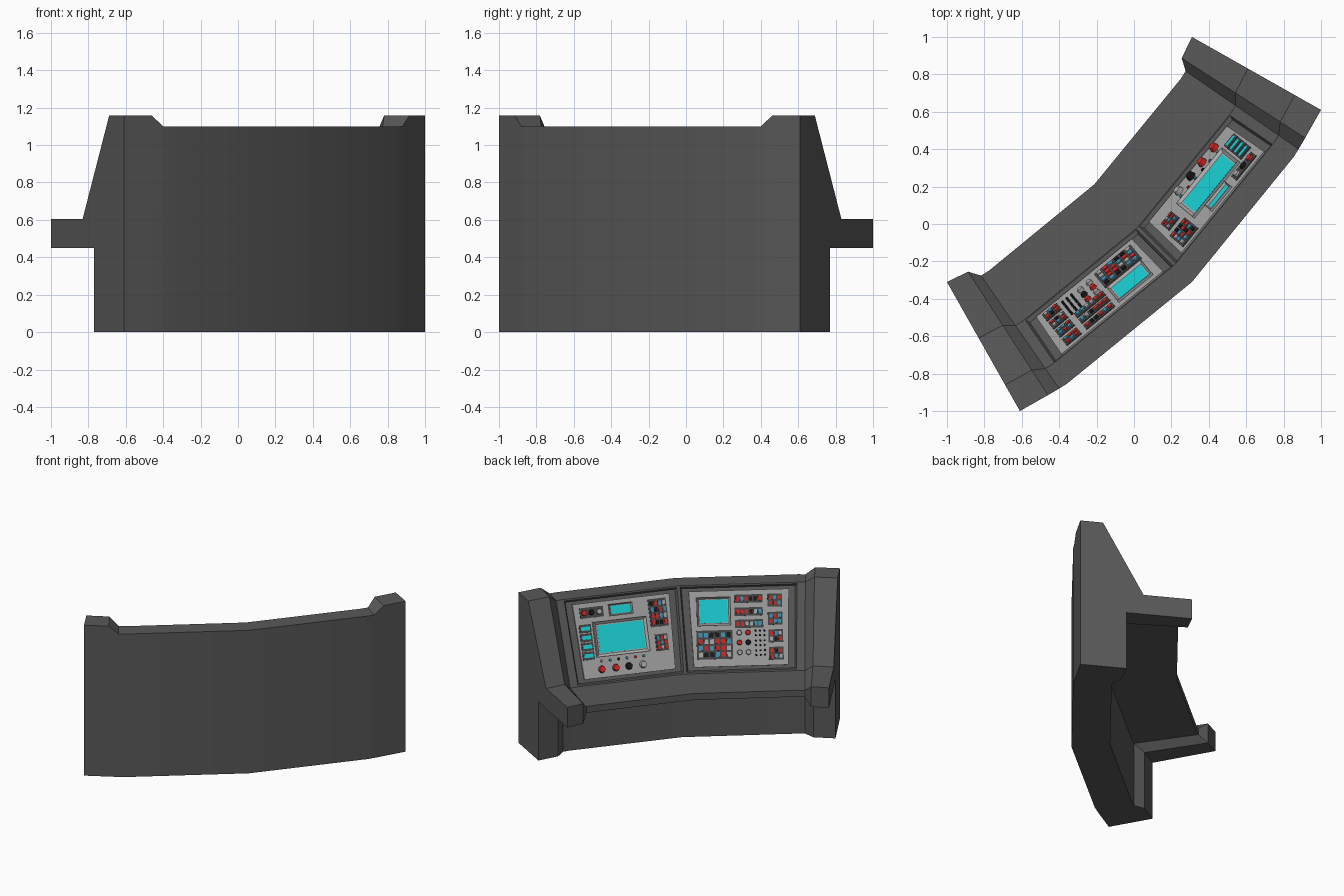
import bpy, bmesh, random
from mathutils import Vector, Matrix

if "Cube" in bpy.data.objects:
    bpy.data.objects.remove(bpy.data.objects["Cube"])

random.seed(4)
COLOURS = {"body": (.10, .10, .10), "plate": (.36, .36, .36), "tray": (.06, .06, .06),
           "bezel": (.42, .42, .42), "cyan": (.01, .62, .65), "red": (.65, .02, .02),
           "black": (.01, .01, .01), "blue": (.05, .3, .45), "grey": (.4, .4, .4)}
mats = {}
for k, c in COLOURS.items():
    mats[k] = bpy.data.materials.new(k)
    mats[k].diffuse_color = (*c, 1)


def finish(name, bm, colour):
    me = bpy.data.meshes.new(name)
    bm.to_mesh(me)
    bm.free()
    ob = bpy.data.objects.new(name, me)
    bpy.context.collection.objects.link(ob)
    me.materials.append(mats[colour])
    return ob


# Console body: side profiles (distance from back, height) lofted along a bent plan
CAP = [(0, 0), (0, 1.157), (.16, 1.157), (.447, .605), (.79, .605), (.79, .45), (.325, .45), (.325, 0)]
MAIN = [(0, 0), (0, 1.10), (.13, 1.10), (.41, .55), (.735, .55), (.735, .5), (.27, .5), (.27, 0)]
STATIONS = [((-.61, -1), (-1, -.31), CAP), ((-.46, -.915), (-.887, -.255), CAP),
            ((-.40, -.88), (-.818, -.276), MAIN), ((-.36, -.855), (-.775, -.249), MAIN),
            ((.31, -.31), (-.212, .212), MAIN)]
flip = lambda p: (-p[1], -p[0])
STATIONS += [(flip(b), flip(f), p) for b, f, p in STATIONS[-2::-1]]

bm = bmesh.new()
rings = []
for b, f, prof in STATIONS:
    b, f = Vector(b), Vector(f)
    rings.append([bm.verts.new((*b.lerp(f, s / prof[4][0]), z)) for s, z in prof])
slopes = []
for i in range(len(rings) - 1):
    for j in range(8):
        k = (j + 1) % 8
        face = bm.faces.new((rings[i][j], rings[i][k], rings[i + 1][k], rings[i + 1][j]))
        if j == 2 and i in (3, 4):
            slopes.append(face)
bm.faces.new(rings[0])
bm.faces.new(rings[-1])
bmesh.ops.recalc_face_normals(bm, faces=bm.faces)
# Sunken bays for the two control panels
bmesh.ops.inset_individual(bm, faces=slopes, thickness=.015)
bmesh.ops.inset_individual(bm, faces=slopes, thickness=.015, depth=-.022)
frames = []
for face in slopes:
    n = face.normal.copy()
    up = (Vector((0, 0, 1)) - n * n.z).normalized()
    m = Matrix((up.cross(n), up, n)).transposed().to_4x4()
    m.translation = face.calc_center_median()
    frames.append(m)
body = finish("console_body", bm, "body")
bpy.context.view_layer.objects.active = body
body.select_set(True)
bpy.ops.object.shade_smooth_by_angle()

# Panel fittings, u runs left to right and v top to bottom, both 0..1
W, H, T = .68, .53, .014


class Panel:
    def __init__(self, name, frame):
        self.name, self.frame, self.parts = name, frame, {}

    def bm(self, part, colour):
        return self.parts.setdefault((part, colour), bmesh.new())

    def at(self, u, v, z):
        return self.frame @ Matrix.Translation(((u - .5) * W, (.5 - v) * H, z))

    def box(self, part, colour, u0, u1, v0, v1, z0, z1):
        m = self.at((u0 + u1) / 2, (v0 + v1) / 2, (z0 + z1) / 2)
        m = m @ Matrix.Diagonal(((u1 - u0) * W, (v1 - v0) * H, z1 - z0, 1))
        return bmesh.ops.create_cube(self.bm(part, colour), size=1, matrix=m)["verts"]

    def knob(self, colour, u, v, r, h=.018):
        bmesh.ops.create_cone(self.bm("knobs", colour), cap_ends=True, segments=12, radius1=r,
                              radius2=r * .8, depth=h, matrix=self.at(u, v, T + h / 2))

    def screen(self, u0, u1, v0, v1, rim=.02):
        vs = self.box("screen_bezel", "bezel", u0, u1, v0, v1, T - .004, T + .016)
        n = self.frame.col[2].to_3d()
        b = self.bm("screen_bezel", "bezel")
        b.normal_update()
        top = max({f for v in vs for f in v.link_faces}, key=lambda f: f.normal.dot(n))
        bmesh.ops.inset_individual(b, faces=[top], thickness=.004)
        bmesh.ops.inset_individual(b, faces=[top], thickness=rim - .004, depth=-.014)
        du, dv = rim / W, rim / H
        self.box("screen", "cyan", u0 + du, u1 - du, v0 + dv, v1 - dv, T, T + .004)

    def keys(self, u0, u1, v0, v1, cols, rows):
        self.box("key_tray", "tray", u0, u1, v0, v1, T - .004, T + .006)
        du, dv = (u1 - u0) / (cols + .4), (v1 - v0) / (rows + .4)
        for i in range(cols):
            for j in range(rows):
                c = random.choice(["red", "red", "blue", "black", "grey"])
                u, v = u0 + du * (i + .35), v0 + dv * (j + .35)
                self.box("keys", c, u, u + du * .7, v, v + dv * .7, T, T + .015)

    def plate(self):
        for v in self.box("panel_plate", "plate", 0, 1, 0, 1, -.004, T):
            p = self.frame.inverted() @ v.co
            p.x *= 1 + .06 * p.y / H
            v.co = self.frame @ p

    def done(self):
        for (part, colour), b in self.parts.items():
            finish(f"{self.name}_{part}_{colour}", b, colour)


# Panel with key banks
p = Panel("key_panel", frames[0])
p.plate()
p.screen(.06, .41, .08, .46)
for v in (.06, .23, .39):
    p.keys(.45, .74, v, v + .11, 6, 1)
for v in (.06, .3, .53, .76):
    p.keys(.79, .94, v, v + .17, 3, 2)
p.keys(.05, .42, .52, .90, 6, 4)
for i, v in enumerate((.56, .69, .82)):
    p.knob(("grey", "red", "grey")[i], .49, v, .019)
    p.knob(("red", "black", "grey")[i], .58, v, .019)
    for u in (.66, .705, .75):
        p.knob("black", u, v - .02, .007, .012)
        p.knob("black", u, v + .04, .007, .012)
p.done()

# Panel with the large display
p = Panel("display_panel", frames[1])
p.plate()
p.box("key_tray", "tray", .05, .30, .06, .20, T - .004, T + .006)
for u, c in ((.095, "red"), (.175, "black"), (.255, "grey")):
    p.knob(c, u, .13, .022)
p.screen(.36, .61, .05, .21, .014)
p.screen(.17, .74, .26, .73, .028)
for i in range(4):
    v = .28 + i * .12
    p.box("slot_tray", "tray", .025, .15, v, v + .11, T - .004, T + .008)
    p.box("slot_light", "cyan", .04, .135, v + .03, v + .08, T, T + .011)
p.keys(.78, .97, .05, .42, 4, 4)
p.keys(.81, .94, .52, .74, 3, 3)
for i in range(6):
    p.knob(("grey", "blue", "black", "blue", "red", "blue")[i], .22 + i * .09, .78, .010, .012)
for u, c in ((.21, "red"), (.36, "red"), (.50, "black"), (.65, "grey")):
    p.knob(c, u, .89, .026, .026)
p.done()

for m in bpy.data.materials:
    if m.users and not m.is_grease_pencil:
        m.use_nodes = True
        m.node_tree.nodes["Principled BSDF"].inputs["Base Color"].default_value = m.diffuse_color
